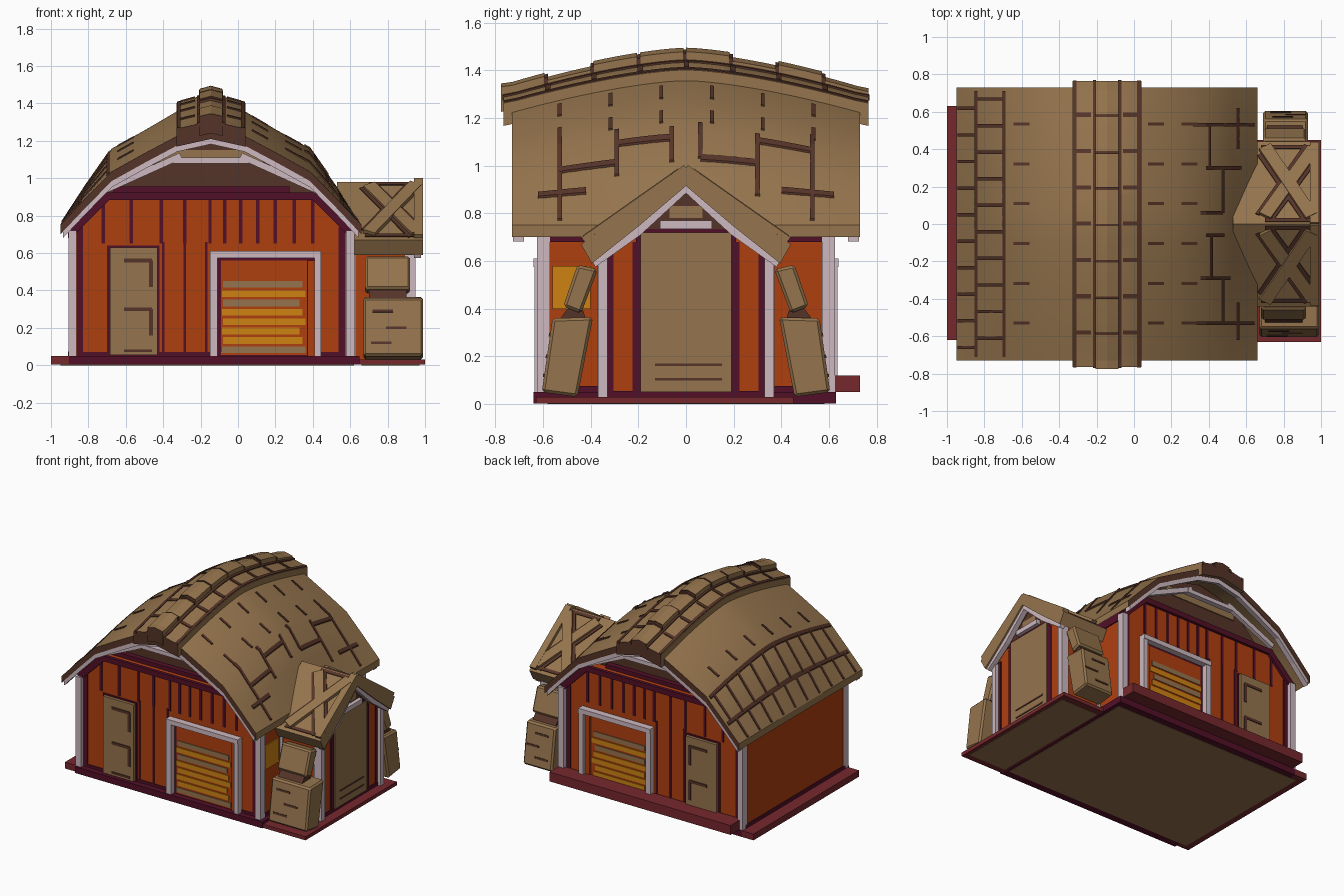
import bpy, bmesh, math
from mathutils import Vector

if "Cube" in bpy.data.objects:
    bpy.data.objects.remove(bpy.data.objects["Cube"])

CX = -0.145  # ridge line of the main barn


def material(name, rgb):
    m = bpy.data.materials.new(name)
    m.diffuse_color = (*rgb, 1)
    m.use_nodes = True
    m.node_tree.nodes["Principled BSDF"].inputs["Base Color"].default_value = m.diffuse_color
    return m


TAN = material("tan_thatch", (0.30, 0.175, 0.075))
BROWN = material("dark_brown", (0.091, 0.034, 0.021))
ORANGE = material("orange_planks", (0.43, 0.050, 0.005))
MAROON = material("maroon_trim", (0.085, 0.005, 0.021))
RED = material("dark_red", (0.18, 0.021, 0.026))
WHITE = material("pale_trim", (0.61, 0.485, 0.527))
HAY = material("golden_hay", (0.61, 0.223, 0.006))


def make(name, verts, faces, mat, end_mat=None, smooth=False, bevel=0):
    me = bpy.data.meshes.new(name)
    me.from_pydata(verts, [], faces)
    bm = bmesh.new()
    bm.from_mesh(me)
    bmesh.ops.recalc_face_normals(bm, faces=bm.faces)
    me.materials.append(mat)
    if end_mat:
        me.materials.append(end_mat)
        bm.normal_update()
        for f in bm.faces:
            f.material_index = int(abs(f.normal.y) > 0.8)
    bm.to_mesh(me)
    bm.free()
    ob = bpy.data.objects.new(name, me)
    bpy.context.collection.objects.link(ob)
    if bevel:
        b = ob.modifiers.new("bevel", "BEVEL")
        b.width = bevel
    if smooth:
        bpy.ops.object.select_all(action="DESELECT")
        ob.select_set(True)
        bpy.context.view_layer.objects.active = ob
        bpy.ops.object.shade_smooth_by_angle(angle=math.radians(30))
    return ob


def prism(name, pts, axis, a, b, mat, bevel=0):
    """Outline (xz for axis y, yz for axis x) extruded from a to b."""
    n = len(pts)
    place = (lambda p, t: (t, p[0], p[1])) if axis == "x" else (lambda p, t: (p[0], t, p[1]))
    verts = [place(p, t) for t in (a, b) for p in pts]
    faces = [tuple(range(n)), tuple(range(n, 2 * n))]
    faces += [(i, (i + 1) % n, n + (i + 1) % n, n + i) for i in range(n)]
    return make(name, verts, faces, mat, bevel=bevel)


def box(name, x0, x1, y0, y1, z0, z1, mat, bevel=0):
    return prism(name, [(x0, z0), (x1, z0), (x1, z1), (x0, z1)], "y", y0, y1, mat, bevel)


def beam(name, p, q, width, thick, mat, up):
    p, q, up = Vector(p), Vector(q), Vector(up).normalized()
    side = (q - p).cross(up).normalized() * width / 2
    u = up * thick / 2
    v = [e + side * a + u * b for e in (p, q) for a, b in ((-1, -1), (1, -1), (1, 1), (-1, 1))]
    f = [(0, 1, 2, 3), (4, 5, 6, 7)] + [(i, (i + 1) % 4, 4 + (i + 1) % 4, 4 + i) for i in range(4)]
    return make(name, v, f, mat)


# Arched gambrel roof surface: distance from ridge, height at gable ends, lift in the middle
PROFILE = [(0, 1.26, .15), (.18, 1.22, .14), (.35, 1.13, .13), (.53, 1.03, .13), (.67, .89, .07), (.81, .745, 0)]


def roof_z(s, y):
    s = min(abs(s), .81)
    for (a, z0, l0), (b, z1, l1) in zip(PROFILE, PROFILE[1:]):
        if s <= b:
            t = (s - a) / (b - a)
            lift = 1 - min(1, abs(y) / .75) ** 1.5
            return z0 + (z1 - z0) * t + (l0 + (l1 - l0) * t) * lift


def slab(name, s0, s1, y0, y1, low, high, mat, end_mat=None, smooth=False):
    """Closed sheet following the roof between two vertical offsets."""
    nodes = {k * p[0] for p in PROFILE for k in (-1, 1)}
    ss = sorted({s0, s1} | {k for k in nodes if s0 < k < s1})
    m = max(1, math.ceil((y1 - y0) / .06))
    n = len(ss)
    ys = [y0 + (y1 - y0) * j / m for j in range(m + 1)]
    verts = [(CX + s, y, roof_z(s, y) + o) for o in (low, high) for y in ys for s in ss]
    h = n * (m + 1)
    faces = []
    for j in range(m):
        for i in range(n - 1):
            q = (j * n + i, j * n + i + 1, (j + 1) * n + i + 1, (j + 1) * n + i)
            faces += [q, tuple(k + h for k in q)]
        for i in (0, n - 1):
            a, b = j * n + i, (j + 1) * n + i
            faces.append((a, b, b + h, a + h))
    for j in (0, m):
        for i in range(n - 1):
            a = j * n + i
            faces.append((a, a + 1, a + 1 + h, a + h))
    return make(name, verts, faces, mat, end_mat, smooth)


# Foundations
box("main_base", -.9, .65, -.64, .63, 0.003, .05, MAROON)
box("base_left_end", -1, -.9, -.62, .63, 0.003, .05, RED)
box("annex_base", .64, 1, -.63, .45, 0.003, .03, RED)
box("back_step", -.88, .62, .6, .73, .05, .12, RED)
box("underside", -.95, .62, -.58, .58, 0, .01, TAN)
box("annex_underside", .66, .97, -.58, .4, 0, .01, TAN)

# Main walls
prism("barn_walls", [(-.9, .05), (.61, .05), (.61, .74), (.41, .92), (-.70, .92), (-.9, .74)], "y", -.59, .59, ORANGE)
prism("gable_walls", [(CX + k, z) for k, z in ((-.58, .9), (.58, .9), (.35, 1.13), (.18, 1.22), (0, 1.26),
      (-.18, 1.22), (-.35, 1.13))], "y", -.52, .52, BROWN)
for x in (-.902, .612):
    box("side_top_trim", x - .006, x + .006, -.59, .59, .68, .74, MAROON)
    box("side_bottom_trim", x - .006, x + .006, -.59, .59, .05, .075, MAROON)
box("side_hay", .608, .618, -.56, -.4, .4, .58, HAY)

# Front and back carry the same details
for k in (-1, 1):
    def plate(name, x0, x1, z0, z1, mat, d=.006, start=.585):
        return box(name, x0, x1, k * start, k * (.59 + d), z0, z1, mat)

    for x in (-.885, .6):
        box("corner_post", x - .022, x + .022, k * .57, k * .625, .05, .72, WHITE)
    for x in (-.85, .55):
        plate("maroon_edge", x - .012, x + .022, .05, .74, MAROON)
    plate("top_beam", -.72, .43, .885, .925, MAROON, .02)
    for a, b in ((-.89, -.70), (.60, .41)):
        beam("corner_brace", (a, k * .595, .715), (b, k * .595, .905), .045, .03, MAROON, (0, k, 0))
    for x in (-.72, -.57, -.41, -.285, -.15, -.07, .015, .105, .20, .30, .40):
        plate("plank_gap", x - .009, x + .009, .65, .89, MAROON)
    for x in (-.40, -.285, -.17):
        plate("long_plank_gap", x - .007, x + .007, .05, .66, MAROON)
    plate("bottom_trim", -.86, .57, .05, .07, MAROON)
    # small door
    plate("door_surround", -.70, -.42, .05, .64, MAROON, .008)
    plate("small_door", -.685, -.43, .055, .63, TAN, .03)
    for z in (.56, .30):
        plate("door_strap", -.61, -.46, z - .01, z + .01, BROWN, .036)
        plate("door_strap_drop", -.475, -.455, z - .14, z, BROWN, .036)
    plate("door_foot_strap", -.61, -.46, .07, .085, BROWN, .036)
    # hay doorway
    plate("doorway_shadow", -.11, .42, .05, .58, MAROON, .004)
    plate("hay_back", -.09, .37, .055, .56, ORANGE, .008)
    for i, m in enumerate((TAN, HAY, HAY, HAY, HAY, TAN, HAY, TAN)):
        z = .065 + i * .05
        plate("hay_slat", -.09 + .01 * (i % 2), .36 - .015 * (i % 3), z, z + .036, m, .014)
    plate("doorway_jamb", .372, .41, .05, .56, ORANGE, .02)
    plate("doorway_post_left", -.15, -.11, .05, .6, WHITE, .045)
    plate("doorway_post_right", .41, .445, .05, .6, WHITE, .045)
    plate("doorway_lintel", -.15, .445, .575, .61, WHITE, .05)
    # open gable truss
    for s in (-1, 1):
        beam("truss_bar", (CX + s * .56, k * .62, .94), (CX + s * .16, k * .62, 1.12), .035, .03, WHITE, (0, k, 0))
    box("truss_tie", CX - .2, CX + .2, k * .6, k * .64, 1.08, 1.11, WHITE)
    box("gable_plank", CX - .3, CX + .3, k * .515, k * .528, 1.09, 1.15, TAN)
    box("gable_sill", CX - .52, CX + .42, k * .515, k * .56, .925, .955, MAROON)
    a, b = sorted((k * .725, k * .68))
    slab("gable_trim", -.79, .79, a, b, -.085, -.045, WHITE)

# Roof shell, ridge cap and ridge tiles
slab("main_roof", -.805, .805, -.73, .73, -.05, 0, TAN, BROWN, True)
slab("ridge_cap", -.185, .185, -.765, .765, -.05, .045, TAN, BROWN, True)
for s in (-.182, .162):
    slab("cap_edge_seam", s, s + .02, -.766, .766, .03, .05, BROWN)
for s in (-.075, .06):
    slab("ridge_seam", s, s + .018, -.77, .77, .03, .052, BROWN)
for i in range(8):
    y = -.775 + i * .194
    c = abs(y + .097)
    slab("ridge_tile", -.062, .062, y, y + .182, -.02, .085 - .02 * (i % 2) * (c > .2), TAN, BROWN)
    if i:
        slab("ridge_joint", -.064, .064, y - .014, y + .002, 0, .078, BROWN)
        for s in (-.165, .085):
            slab("cap_joint", s, s + .08, y - .01, y + .012, .03, .052, BROWN)

# Roof stone joints: full courses on the left eave, broken courses on the right
for s in (-.70, -.55):
    slab("left_course", s - .008, s + .008, -.71, .71, -.02, .008, BROWN)
for row, (a, b) in enumerate(((-.8, -.70), (-.70, -.55))):
    for i in range(10):
        y = -.66 + i * .142 + .05 * row
        slab("left_joint", a, b, y - .009, y + .009, -.02, .009, BROWN)
for y0, y1, s in ((-.53, -.29, .62), (-.29, -.05, .56), (.06, .3, .62), (.3, .53, .55), (-.62, -.42, .70), (.4, .62, .70)):
    slab("right_course", s - .008, s + .008, y0, y1, -.02, .009, BROWN)
for y, a, b in ((-.53, .48, .79), (-.29, .5, .66), (-.06, .53, .63), (.06, .5, .62), (.3, .53, .72), (.53, .46, .79)):
    slab("right_joint", a, b, y - .01, y + .01, -.02, .009, BROWN)
for i in range(6):
    y = -.53 + i * .213
    for s in (-.5, .22, .4):
        slab("thatch_dash", s, s + .085, y - .008, y + .008, -.02, .007, BROWN)

# Annex body with end-wall details
prism("annex_walls", [(-.36, .03), (.36, .03), (.36, .62), (0, .9), (-.36, .62)], "x", .58, .92, ORANGE)
prism("annex_gable", [(-.24, .70), (.24, .70), (0, .9)], "x", .9, .926, BROWN)
box("annex_door_frame", .9, .927, -.21, .21, .03, .735, MAROON)
box("annex_door", .9, .935, -.19, .19, .05, .72, TAN)
box("annex_gable_plank", .9, .93, -.07, .07, .78, .83, TAN)
box("annex_tie", .9, .955, -.11, .11, .735, .77, WHITE)
for z in (.10, .16):
    box("annex_door_seam", .92, .94, -.13, .15, z, z + .01, BROWN)
box("annex_sill", .9, .928, -.36, .36, .03, .055, MAROON)

for k in (-1, 1):
    box("annex_post", .89, .95, k * .33, k * .37, .03, .62, WHITE)
    box("annex_inner_post", .58, .63, k * .355, k * .372, .03, .6, WHITE)
    for y in (.20, .305):
        box("annex_panel_edge", .9, .926, k * y, k * (y + .025), .03, .68 - (y > .3) * .05, MAROON)
    # curved annex roof and pale trim
    prism("annex_roof", [(0, .98), (k * .22, .825), (k * .44, .67), (k * .395, .59), (k * .2, .745), (0, .915)],
          "x", .53, .99, TAN)
    prism("annex_roof_trim", [(0, .93), (k * .2, .76), (k * .4, .61), (k * .38, .575), (k * .19, .71), (0, .885)],
          "x", .94, .978, WHITE)
    # crossed planks and seams on the annex roof
    n = (0, k * .576, .817)

    def on_roof(x, y, o=.008):
        return (x, k * y, .98 - .7045 * y + o)

    beam("roof_plank", on_roof(.70, .04), on_roof(.96, .40), .07, .03, TAN, n)
    beam("roof_plank", on_roof(.95, .04, .014), on_roof(.70, .41, .014), .07, .03, TAN, n)
    beam("roof_end_plank", on_roof(.965, .0, .01), on_roof(.965, .43, .01), .05, .03, TAN, n)
    for p, q in (((.66, .05), (.92, .42)), ((.74, .03), (.97, .34)), ((.91, .02), (.67, .37)), ((.7, .02), (.97, .02)),
                 ((.68, .41), (.97, .41))):
        beam("roof_seam", on_roof(*p, .002), on_roof(*q, .002), .022, .012, BROWN, n)
    # leaning stacked blocks beside the annex
    lo, up = ((.67, .99), (.68, .92)) if k < 0 else ((.69, .93), (.69, .92))
    prism("lower_block", [(k * .455, .03), (k * .605, .05), (k * .56, .36), (k * .39, .365)], "x", *lo, TAN, .012)
    prism("upper_block", [(k * .44, .38), (k * .515, .41), (k * .455, .585), (k * .37, .565)], "x", *up, TAN, .012)
    prism("block_joint", [(k * .42, .35), (k * .53, .355), (k * .49, .41), (k * .43, .39)], "x", up[0] + .02, up[1] - .02, BROWN)
    for z, x in ((.12, .04), (.2, .12), (.29, .05)):
        y = .605 - (z - .05) * .145
        beam("block_seam", (lo[0] + x, k * y, z), (lo[0] + x + .11, k * y, z), .014, .01, BROWN, (0, k, .145))
